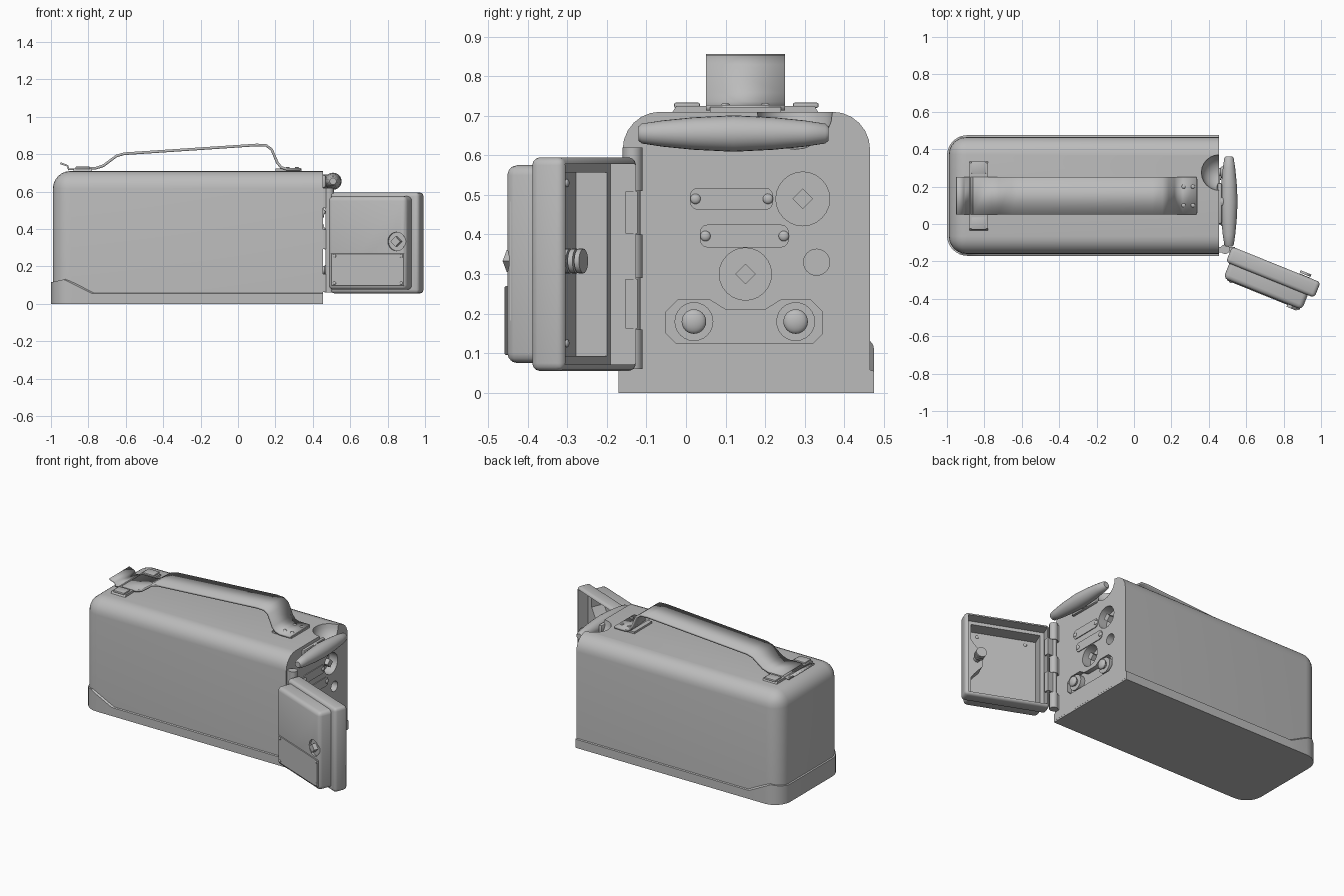
import bpy, bmesh, math
from mathutils import Matrix, Vector

if "Cube" in bpy.data.objects:
    bpy.data.objects.remove(bpy.data.objects["Cube"], do_unlink=True)

grey = bpy.data.materials.new("plain grey")
grey.use_nodes = True
grey.diffuse_color = (0.5, 0.5, 0.5, 1)
grey.node_tree.nodes["Principled BSDF"].inputs["Base Color"].default_value = (0.5, 0.5, 0.5, 1)

HOME = Matrix.Identity(4)
# Open door frame: x along the door, y towards its inner side
DOOR = Matrix.Translation((0.525, -0.12, 0)) @ Matrix.Rotation(math.radians(-22), 4, 'Z')
FACE = 0.455


def activate(ob):
    bpy.ops.object.select_all(action='DESELECT')
    ob.select_set(True)
    bpy.context.view_layer.objects.active = ob


def finish(name, bm, frame=HOME):
    bmesh.ops.recalc_face_normals(bm, faces=bm.faces)
    me = bpy.data.meshes.new(name)
    bm.to_mesh(me)
    bm.free()
    me.transform(frame)
    me.materials.append(grey)
    ob = bpy.data.objects.new(name, me)
    bpy.context.collection.objects.link(ob)
    activate(ob)
    bpy.ops.object.shade_smooth_by_angle(angle=math.radians(35))
    return ob


def box(name, x, y, z, bevel=0, segs=3, keep=lambda e: True, frame=HOME):
    bm = bmesh.new()
    bmesh.ops.create_cube(bm, size=1)
    for v in bm.verts:
        v.co = [r[0] if c < 0 else r[1] for c, r in zip(v.co, (x, y, z))]
    if bevel:
        bmesh.ops.bevel(bm, geom=[e for e in bm.edges if keep(e)], offset=bevel,
                        segments=segs, profile=0.5, affect='EDGES')
    return finish(name, bm, frame)


def rod(name, a, b, r, segs=24, r2=None, frame=HOME):
    a, b = Vector(a), Vector(b)
    bm = bmesh.new()
    turn = (b - a).to_track_quat('Z', 'Y').to_matrix().to_4x4()
    bmesh.ops.create_cone(bm, cap_ends=True, segments=segs, radius1=r,
                          radius2=r if r2 is None else r2, depth=(b - a).length,
                          matrix=Matrix.Translation((a + b) / 2) @ turn)
    return finish(name, bm, frame)


def ball(name, c, r, scale=(1, 1, 1), frame=HOME):
    bm = bmesh.new()
    bmesh.ops.create_uvsphere(bm, u_segments=24, v_segments=12, radius=r,
                              matrix=Matrix.Translation(c) @ Matrix.Diagonal((*scale, 1)))
    return finish(name, bm, frame)


def prism(name, points, offset, frame=HOME):
    bm = bmesh.new()
    f = bm.faces.new([bm.verts.new(p) for p in points])
    new = bmesh.ops.extrude_face_region(bm, geom=[f])["geom"]
    bmesh.ops.translate(bm, vec=offset, verts=[g for g in new if isinstance(g, bmesh.types.BMVert)])
    return finish(name, bm, frame)


def combine(target, others, op='DIFFERENCE'):
    for other in others:
        mod = target.modifiers.new("shape", 'BOOLEAN')
        mod.operation, mod.object, mod.solver = op, other, 'EXACT'
        activate(target)
        bpy.ops.object.modifier_apply(modifier=mod.name)
        bpy.data.objects.remove(other, do_unlink=True)
    activate(target)
    bpy.ops.object.shade_smooth_by_angle(angle=math.radians(35))


def ribbon(name, path, y0, y1, t):
    # Strip across y following an x-z path
    bm = bmesh.new()
    rows = [(bm.verts.new((x, y0, z)), bm.verts.new((x, y1, z))) for x, z in path]
    for (a, b), (c, d) in zip(rows, rows[1:]):
        bm.faces.new((a, b, d, c))
    ob = finish(name, bm)
    mod = ob.modifiers.new("thickness", 'SOLIDIFY')
    mod.thickness, mod.offset = t, 0
    bpy.ops.object.modifier_apply(modifier=mod.name)


# Case body, rounded on top and at the closed end
def rounded(e):
    a, b = e.verts[0].co, e.verts[1].co
    return not (min(a.x, b.x) > 0 or max(a.z, b.z) < 0.1)


body = box("case_body", (-0.99, FACE), (-0.16, 0.465), (0.01, 0.71), 0.095, 6, rounded)

# Finger scoop and panel recesses
cutters = [ball("scoop", (FACE, 0.275, 0.71), 0.095)]
ports = [(0.295, 0.49, 0.068), (0.15, 0.3, 0.066), (0.33, 0.33, 0.033)]
for y, z, r in ports:
    cutters.append(rod("port", (FACE - 0.06, y, z), (FACE + 0.02, y, z), r))
outline = [(-0.05, 0.15), (-0.025, 0.125), (0.32, 0.125), (0.345, 0.15), (0.345, 0.205),
           (0.315, 0.235), (0.24, 0.235), (0.2, 0.21), (0.1, 0.21), (0.06, 0.235),
           (-0.02, 0.235), (-0.05, 0.205)]
cutters.append(prism("tray", [(FACE - 0.03, y, z) for y, z in outline], (0.06, 0, 0)))
combine(body, cutters)

# Square spindles inside the large ports
for (y, z, r), turn in zip(ports[:2], (0, 30)):
    rod("square_spindle", (FACE - 0.07, y, z), (FACE - 0.005, y, z), 0.026, 4)

# Control knobs
for y in (0.02, 0.277):
    rod("knob_collar", (FACE - 0.035, y, 0.18), (FACE, y, 0.18), 0.049)
    rod("knob_stem", (FACE - 0.01, y, 0.18), (FACE + 0.015, y, 0.18), 0.022)
    ball("knob_cap", (FACE + 0.018, y, 0.18), 0.031, (0.5, 1, 1))

# Riveted panel plates
for y0, y1, z0, z1 in ((0.01, 0.22, 0.462, 0.518), (0.035, 0.26, 0.367, 0.425)):
    box("panel_plate", (FACE - 0.005, FACE + 0.005), (y0, y1), (z0, z1), 0.02, 3,
        lambda e: abs(e.verts[0].co.x - e.verts[1].co.x) > 0.005)
    for y in (y0 + 0.014, y1 - 0.013):
        ball("panel_rivet", (FACE + 0.005, y, (z0 + z1) / 2), 0.013, (0.6, 1, 1))


# Base skirt, stepping up round the closed end
def skirt_height(x):
    if x > -0.78:
        return 0.055
    if x > -0.93:
        return 0.055 + 0.075 * (-0.78 - x) / 0.15
    return 0.13 - 0.015 * (-0.93 - x) / 0.07


R, MID, HALF = 0.11, 0.1525, 0.3225
side = [(FACE - 0.0005, HALF), (-0.78, HALF)]
for i in range(9):
    a = math.radians(90 * i / 8)
    side.append((-1 + R - R * math.sin(a), HALF - R + R * math.cos(a)))
loop = side + [(x, -y) for x, y in reversed(side)]
bm = bmesh.new()
rings = [[bm.verts.new((x, MID + y, 0)) for x, y in loop],
         [bm.verts.new((x, MID + y, skirt_height(x))) for x, y in loop],
         [bm.verts.new((FACE + (x - FACE) * 0.985, MID + y * 0.95, skirt_height(x) + 0.004)) for x, y in loop]]
bm.faces.new(rings[0])
for low, high in zip(rings, rings[1:]):
    for i in range(len(loop)):
        j = (i + 1) % len(loop)
        bm.faces.new((low[i], low[j], high[j], high[i]))
finish("base_skirt", bm)

# Turning bar and its mount
bm = bmesh.new()
profile = [(0, -0.24), (0.018, -0.24), (0.025, -0.232), (0.033, -0.18), (0.041, -0.1), (0.046, 0)]
profile += [(r, -y) for r, y in reversed(profile[:-1])]
verts = [bm.verts.new((r, y, 0)) for r, y in profile]
edges = [bm.edges.new(p) for p in zip(verts, verts[1:])]
bmesh.ops.spin(bm, geom=verts + edges, cent=(0, 0, 0), axis=(0, 1, 0), angle=math.tau, steps=24)
bmesh.ops.remove_doubles(bm, verts=bm.verts, dist=0.0001)
finish("turning_bar", bm, Matrix.Translation((0.508, 0.12, 0.655)))
box("bar_mount", (FACE - 0.01, FACE + 0.015), (0, 0.22), (0.62, 0.69), 0.01, 2)
rod("bar_pivot", (FACE, 0.12, 0.655), (0.5, 0.12, 0.655), 0.035)

# Carrying strap with its end fittings
ribbon("carrying_strap", [(-0.86, 0.725), (-0.76, 0.725), (-0.72, 0.738), (-0.65, 0.79), (-0.61, 0.802),
                          (0.1, 0.849), (0.15, 0.847), (0.18, 0.825), (0.21, 0.755), (0.23, 0.73),
                          (0.26, 0.72), (0.335, 0.72)], 0.05, 0.25, 0.014)
ribbon("clasp_hook", [(-0.95, 0.752), (-0.912, 0.738), (-0.905, 0.718), (-0.86, 0.72)], 0.05, 0.25, 0.01)
prism("clasp_plate", [(-0.88, -0.04, 0.7), (-0.88, 0.34, 0.7), (-0.88, 0.325, 0.724), (-0.88, -0.025, 0.724)],
      (0.1, 0, 0))
for y in (0, 0.3):
    box("clasp_pad", (-0.87, -0.79), (y - 0.03, y + 0.035), (0.72, 0.733), 0.004, 2)
box("strap_anchor", (0.2, 0.34), (0.06, 0.24), (0.7, 0.722))
for x in (0.265, 0.315):
    for y in (0.1, 0.2):
        ball("strap_rivet", (x, y, 0.727), 0.011, (1, 1, 0.5))

# Hinge knuckles, alternately fixed to the body and the door
hx, hy = 0.487, -0.135
for i, (z0, z1) in enumerate(((0.06, 0.16), (0.16, 0.29), (0.29, 0.4), (0.4, 0.51), (0.51, 0.62))):
    on_door = i % 2
    rod("hinge_knuckle", (hx, hy, z0), (hx, hy, z1), 0.02 if on_door else 0.025)
    span = (hx, 0.54) if on_door else (FACE - 0.01, hx)
    box("hinge_leaf", span, (hy - 0.018, hy + 0.012), (z0 + 0.002, z1 - 0.002))

# Hollow two-step door
door = box("door_shell", (0, 0.51), (-0.09, 0), (0.055, 0.595), 0.02, frame=DOOR)
combine(door, [box("outer_step", (0.02, 0.472), (-0.175, -0.05), (0.075, 0.575), 0.025, frame=DOOR)], 'UNION')
LATCH_X, LATCH_Z = 0.418, 0.333
combine(door, [box("rim_cut", (0.015, 0.492), (-0.07, 0.02), (0.072, 0.578), frame=DOOR),
               box("cavity", (0.038, 0.455), (-0.155, 0.02), (0.093, 0.557), frame=DOOR),
               rod("latch_cut", (LATCH_X, -0.2, LATCH_Z), (LATCH_X, -0.163, LATCH_Z), 0.05, frame=DOOR)])

# Latch housing, bolt and square key
half = [(0.47, 0.15), (0.435, 0.1), (0.415, 0.075), (0.385, 0.045)]
shape = [(x, LATCH_Z - d) for x, d in half] + [(x, LATCH_Z + d) for x, d in reversed(half)]
prism("latch_housing", [(x, -0.16, z) for x, z in shape], (0, 0.09, 0), DOOR)
rod("latch_stem", (LATCH_X, -0.075, LATCH_Z), (LATCH_X, -0.015, LATCH_Z), 0.02, frame=DOOR)
for y in (-0.03, -0.012, 0.006):
    rod("latch_ring", (LATCH_X, y, LATCH_Z), (LATCH_X, y + 0.013, LATCH_Z), 0.031, frame=DOOR)
rod("latch_key", (LATCH_X, -0.16, LATCH_Z), (LATCH_X, -0.19, LATCH_Z), 0.028, 4, frame=DOOR)

# Riveted plate on the lower half of the door
box("door_plate", (0.042, 0.462), (-0.179, -0.17), (0.095, 0.27), 0.003, 1, frame=DOOR)
for x in (0.062, 0.448):
    for z in (0.11, 0.255):
        ball("door_rivet", (x, -0.179, z), 0.009, (1, 0.5, 1), DOOR)
for z in (0.125, 0.53):
    for x in (0.1, 0.39):
        ball("inner_rivet", (x, -0.155, z), 0.01, (1, 0.6, 1), DOOR)
